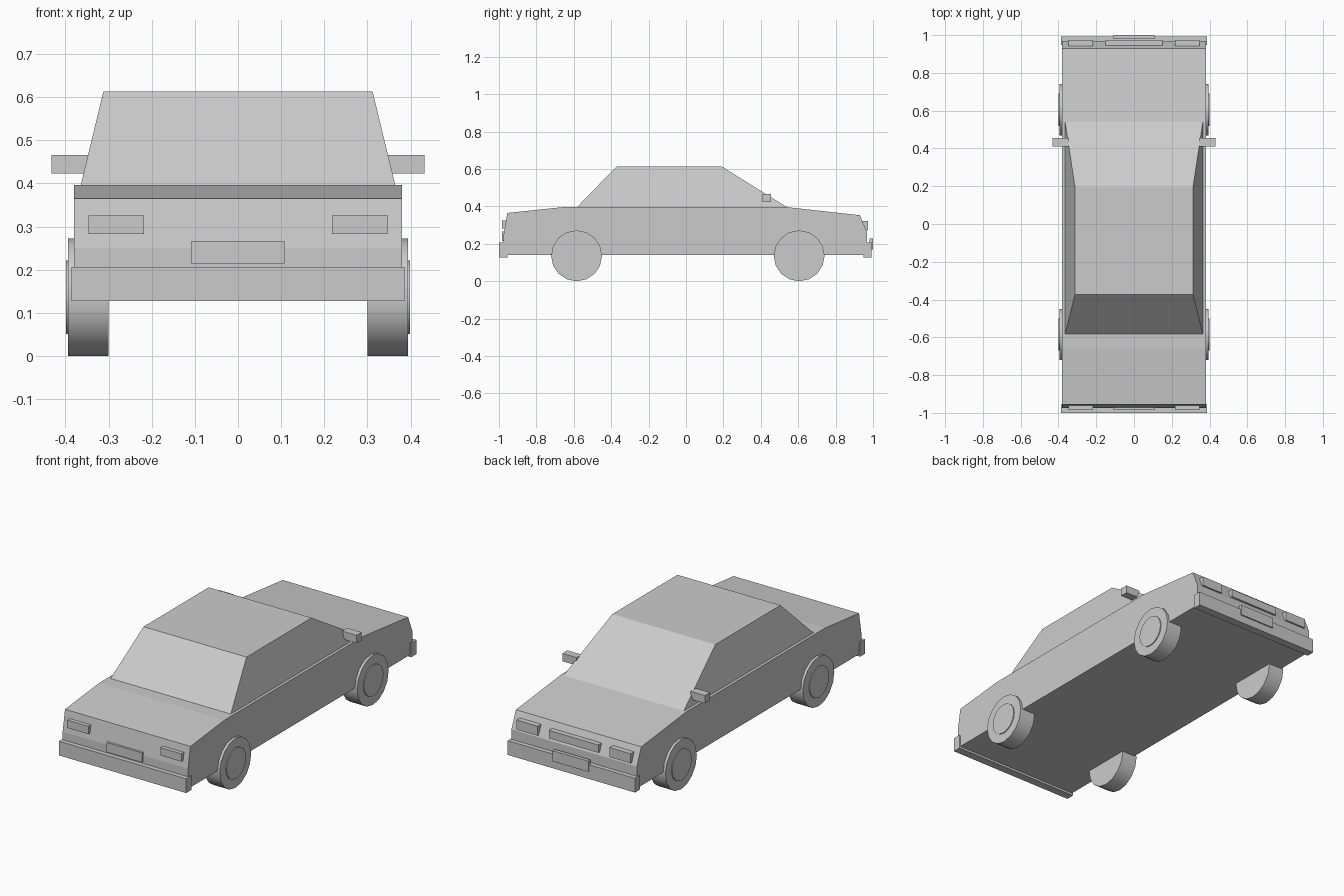
import bpy, bmesh, math

if "Cube" in bpy.data.objects:
    bpy.data.objects.remove(bpy.data.objects["Cube"])


def finish(bm, name):
    bmesh.ops.recalc_face_normals(bm, faces=bm.faces)
    me = bpy.data.meshes.new(name)
    bm.to_mesh(me)
    bm.free()
    ob = bpy.data.objects.new(name, me)
    bpy.context.collection.objects.link(ob)
    return ob


def box(name, x, y, z):
    """Box from (min, max) ranges on each axis."""
    bm = bmesh.new()
    bmesh.ops.create_cube(bm, size=1)
    for v in bm.verts:
        v.co = [r[0] if c < 0 else r[1] for c, r in zip(v.co, (x, y, z))]
    return finish(bm, name)


def side_profile(name, points):
    """Loft a side outline of (half width, y, z) points across the car."""
    bm = bmesh.new()
    left = [bm.verts.new((-w, y, z)) for w, y, z in points]
    right = [bm.verts.new((w, y, z)) for w, y, z in points]
    bm.faces.new(left)
    bm.faces.new(right[::-1])
    n = len(points)
    for i in range(n):
        j = (i + 1) % n
        bm.faces.new((left[i], right[i], right[j], left[j]))
    return finish(bm, name)


def disc(name, x0, x1, y, z, radius, sides):
    bpy.ops.mesh.primitive_cylinder_add(
        vertices=sides, radius=radius, depth=abs(x1 - x0),
        location=((x0 + x1) / 2, y, z), rotation=(0, math.pi / 2, 0))
    ob = bpy.context.object
    ob.name = name
    bpy.ops.object.shade_smooth_by_angle(angle=math.radians(30))


# Lower body and tapered cabin
side_profile("body", [(0.38, y, z) for y, z in (
    (-0.975, 0.14), (-0.975, 0.25), (-0.955, 0.365), (-0.66, 0.396),
    (0.54, 0.396), (0.93, 0.353), (0.968, 0.26), (0.968, 0.14))])
side_profile("cabin", [(0.365, -0.585, 0.394), (0.312, -0.372, 0.613),
                       (0.312, 0.192, 0.613), (0.365, 0.543, 0.394)])

# Bumpers
box("rear_bumper", (-0.386, 0.386), (-1.0, -0.955), (0.128, 0.206))
box("front_bumper", (-0.386, 0.386), (0.948, 0.993), (0.128, 0.206))

# Plates and grille
box("rear_plate", (-0.108, 0.108), (-0.984, -0.96), (0.215, 0.267))
box("front_plate", (-0.108, 0.108), (0.98, 1.0), (0.17, 0.228))
box("grille", (-0.15, 0.15), (0.94, 0.973), (0.275, 0.318))

# Paired parts: lights, mirrors and wheels
for side, s in (("left", -1), ("right", 1)):
    lamp = sorted((s * 0.218, s * 0.346))
    box(side + "_rear_light", lamp, (-0.984, -0.955), (0.283, 0.326))
    box(side + "_front_light", lamp, (0.94, 0.973), (0.27, 0.322))
    box(side + "_mirror", sorted((s * 0.345, s * 0.432)),
        (0.41, 0.454), (0.423, 0.466))
    for end, y in (("rear", -0.585), ("front", 0.605)):
        disc(f"{side}_{end}_wheel", s * 0.30, s * 0.394, y, 0.136, 0.136, 16)
        disc(f"{side}_{end}_hubcap", s * 0.38, s * 0.399, y, 0.136, 0.085, 16)
